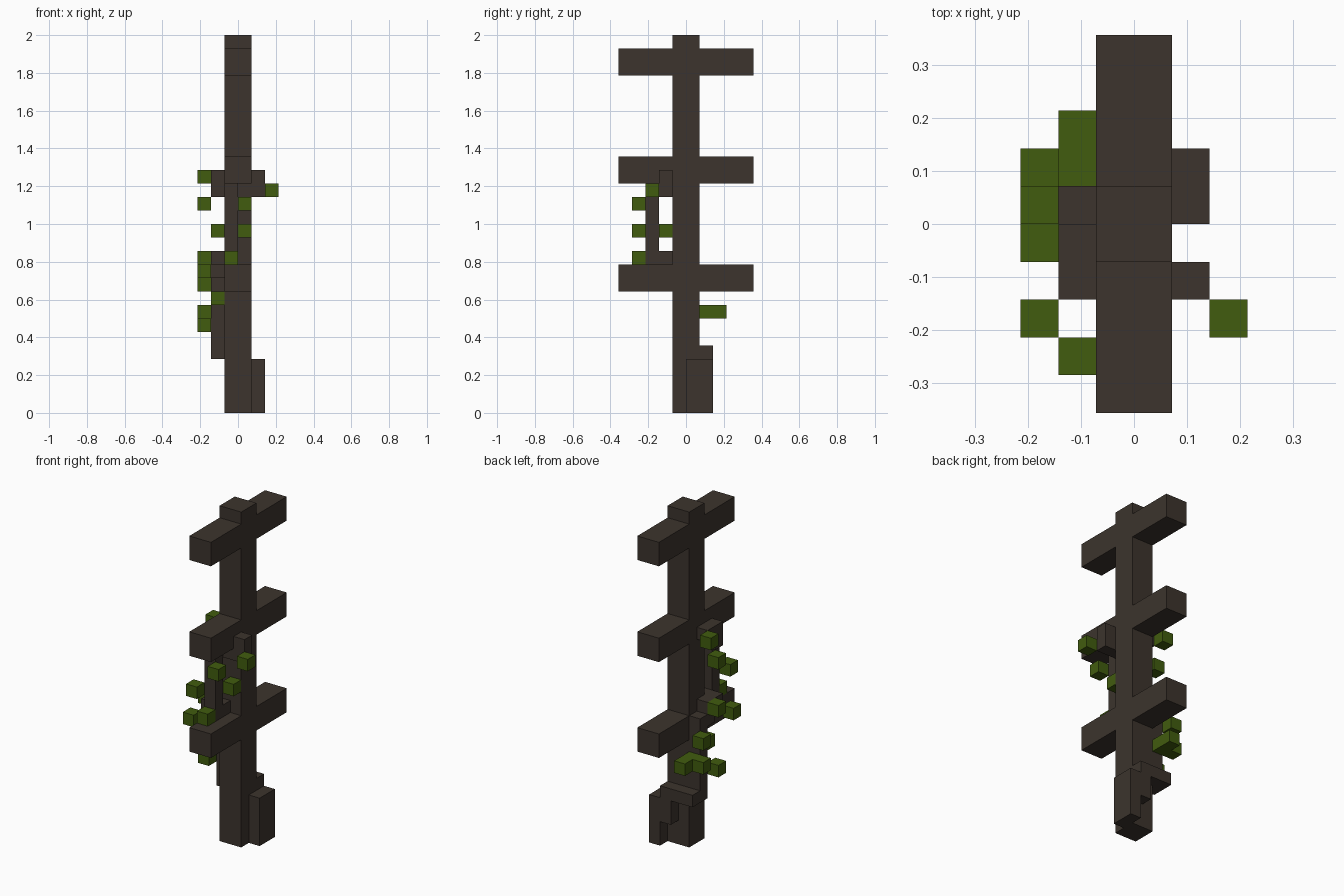
import bpy, bmesh

if "Cube" in bpy.data.objects:
    bpy.data.objects.remove(bpy.data.objects["Cube"])

U = 2 / 28  # one block unit


def material(name, rgb):
    m = bpy.data.materials.new(name)
    m.diffuse_color = (*rgb, 1)
    m.use_nodes = True
    m.node_tree.nodes["Principled BSDF"].inputs["Base Color"].default_value = m.diffuse_color
    return m


BARK = material("dark_bark", (0.045, 0.034, 0.026))
LEAF = material("leaf_green", (0.053, 0.107, 0.0045))


def blocks(name, boxes, mat):
    """One object made of axis-aligned boxes given as (min corner, max corner) in block units."""
    bm = bmesh.new()
    for lo, hi in boxes:
        verts = bmesh.ops.create_cube(bm, size=1)["verts"]
        for v in verts:
            for i in range(3):
                v.co[i] = U * ((lo[i] + hi[i]) / 2 + v.co[i] * (hi[i] - lo[i]))
    me = bpy.data.meshes.new(name)
    bm.to_mesh(me)
    bm.free()
    me.materials.append(mat)
    ob = bpy.data.objects.new(name, me)
    bpy.context.collection.objects.link(ob)
    return ob


# Upright post
blocks("post", [((-1, -1, 0), (1, 1, 28))], BARK)

# Three pairs of crossbar arms, front and back
for level, z in zip(("lower", "middle", "upper"), (9, 17, 25)):
    blocks(f"{level}_crossbar", [((-1, -5, z), (1, -1, z + 2)),
                                 ((-1, 1, z), (1, 5, z + 2))], BARK)

# Vine root at the foot, wrapping round the back
blocks("vine_root", [((1, 0, 0), (2, 2, 4)),
                     ((0, 1, 2), (1, 2, 4)),
                     ((-2, 1, 4), (1, 2, 5))], BARK)

# Vine stem climbing the left side, over the lower arm and up the front
blocks("vine_stem", [((-2, 0, 4), (-1, 1, 11)),
                     ((-2, -1, 10), (-1, 0, 12)),
                     ((-2, -2, 11), (0, -1, 12)),
                     ((-1, -3, 11), (0, -2, 17))], BARK)

# Vine top, a bar across the front with upturned ends
blocks("vine_top", [((-2, -2, 16), (2, -1, 17)),
                    ((1, -2, 17), (2, -1, 18)),
                    ((-2, -2, 17), (-1, 0, 18))], BARK)

# Leaf cubes, by minimum corner
leaves = [(-3, 0, 17), (2, -3, 16), (-3, -1, 15), (0, -4, 15), (0, -2, 13),
          (-2, -4, 13), (-1, -4, 11), (-3, -1, 11), (-3, -3, 10), (-3, 1, 9),
          (-2, -1, 8), (-3, 1, 7), (-2, 1, 7), (-2, 2, 7), (-3, -1, 6)]
blocks("leaves", [(p, tuple(c + 1 for c in p)) for p in leaves], LEAF)
